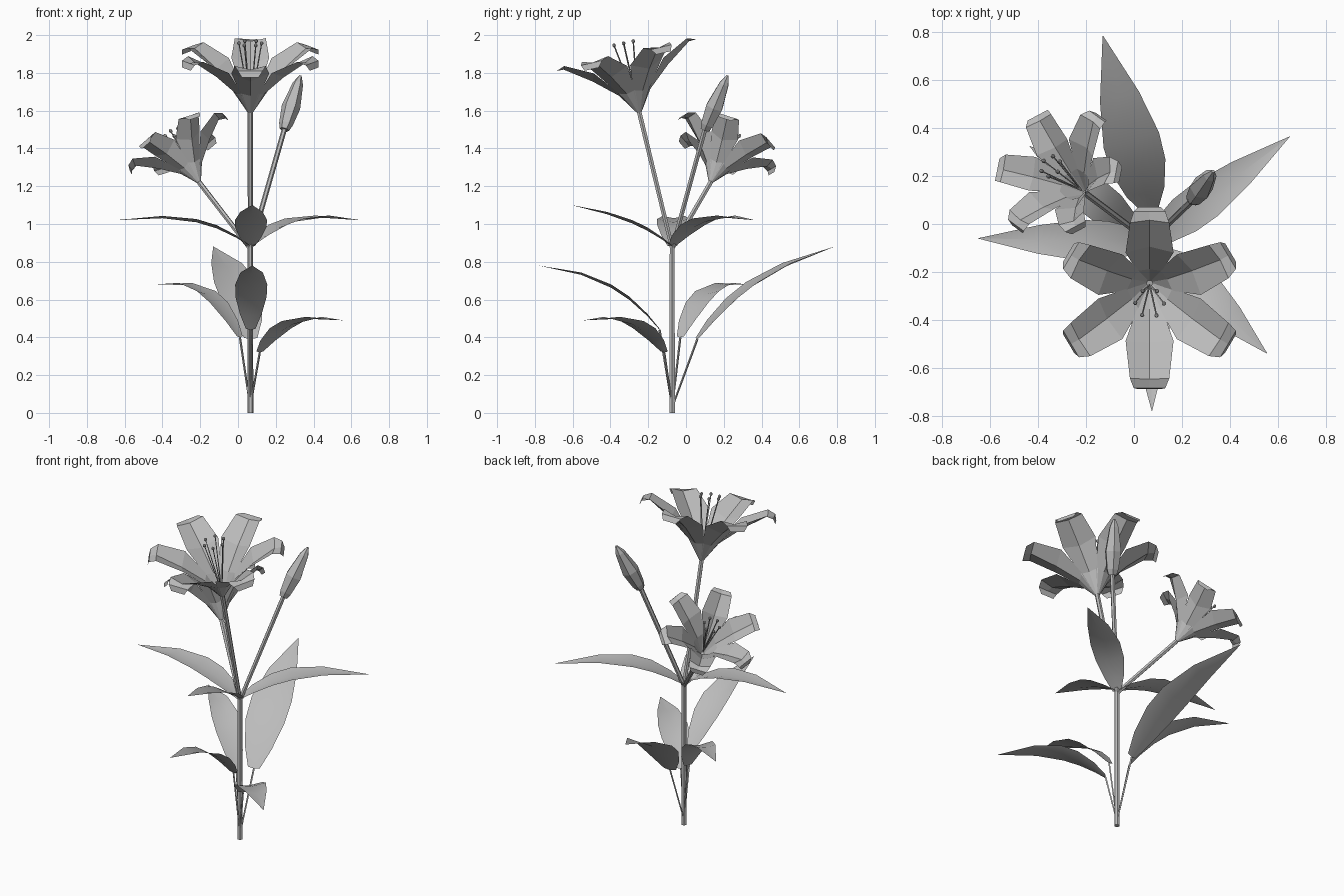
import bpy, bmesh, math
from mathutils import Vector

if "Cube" in bpy.data.objects:
    bpy.data.objects.remove(bpy.data.objects["Cube"])

grey = bpy.data.materials.new("plain_grey")
grey.use_nodes = True
grey.diffuse_color = (0.5, 0.5, 0.5, 1)
grey.node_tree.nodes["Principled BSDF"].inputs["Base Color"].default_value = (0.5, 0.5, 0.5, 1)

UP = Vector((0, 0, 1))


def finish(bm, name, smooth=False):
    mesh = bpy.data.meshes.new(name)
    bm.to_mesh(mesh)
    bm.free()
    mesh.materials.append(grey)
    for face in mesh.polygons:
        face.use_smooth = smooth
    obj = bpy.data.objects.new(name, mesh)
    bpy.context.collection.objects.link(obj)


def frame(axis):
    """Axis plus two vectors across it, the first as near +x as possible."""
    n = Vector(axis).normalized()
    u = (Vector((1, 0, 0)) - n * n.x).normalized()
    return n, u, n.cross(u)


def add_tube(bm, start, end, profile, sides=6):
    """Straight round part; profile holds (fraction along, radius)."""
    start, end = Vector(start), Vector(end)
    n, u, v = frame(end - start)
    rings = []
    for t, r in profile:
        c = start.lerp(end, t)
        rings.append([bm.verts.new(c + (u * math.cos(a) + v * math.sin(a)) * r)
                      for a in (math.tau * i / sides for i in range(sides))])
    for lo, hi in zip(rings, rings[1:]):
        for i in range(sides):
            j = (i + 1) % sides
            bm.faces.new((lo[i], lo[j], hi[j], hi[i]))
    bm.faces.new(rings[0][::-1])
    bm.faces.new(rings[-1])


def add_strip(bm, rows):
    """Blade from rows of left, middle, right points."""
    grid = [[bm.verts.new(p) for p in row] for row in rows]
    for a, b in zip(grid, grid[1:]):
        for i in range(2):
            bm.faces.new((a[i], a[i + 1], b[i + 1], b[i]))


def tube(name, start, end, profile, sides=6):
    bm = bmesh.new()
    add_tube(bm, start, end, profile, sides)
    finish(bm, name)


# Petal rows: distance out, height, half width, lift of the edges
PETAL = [(0.012, 0.0, 0.007, 0.0), (0.085, 0.11, 0.052, 0.012), (0.205, 0.215, 0.1, 0.04),
         (0.34, 0.31, 0.082, 0.018), (0.378, 0.312, 0.066, 0.0), (0.39, 0.28, 0.045, 0.0)]


def flower(name, base, axis, phase, spread, rise):
    base = Vector(base)
    n, u, v = frame(axis)
    petals, stamens = bmesh.new(), bmesh.new()
    for k in range(6):
        a = math.radians(phase + 60 * k)
        out = u * math.cos(a) + v * math.sin(a)
        side = n.cross(out)
        rows = []
        for r, h, w, lift in PETAL:
            mid = base + out * r * spread + n * h * rise
            edge = n * lift - out * lift * 0.4
            rows.append((mid + side * w * spread + edge, mid, mid - side * w * spread + edge))
        add_strip(petals, rows)
        # Filament and anther
        out = u * math.cos(a + 0.5) + v * math.sin(a + 0.5)
        tip = base + n * 0.375 * rise + out * 0.06 * spread
        add_tube(stamens, base + n * 0.03, tip, [(0, 0.004), (1, 0.003)], 4)
        add_tube(stamens, tip - n * 0.009, tip + n * 0.011,
                 [(0, 0.004), (0.3, 0.009), (0.7, 0.009), (1, 0.004)], 6)
    finish(petals, name + "_petals")
    finish(stamens, name + "_stamens")


# Leaf outline: fraction along, share of half width
OUTLINE = [(0, 0.3), (0.1, 0.68), (0.25, 0.97), (0.4, 1), (0.65, 0.7), (1, 0.01)]


def leaf(name, start, tip, arch, half_width):
    start, tip = Vector(start), Vector(tip)
    side = UP.cross(tip - start).normalized()
    bm = bmesh.new()
    rows = []
    for t, share in OUTLINE:
        # The bend is strongest in the first half
        mid = start.lerp(tip, t) + UP * 4 * arch * t * (1 - t) * (1.3 - 0.6 * t)
        w = half_width * share
        edge = UP * w * 0.2
        rows.append((mid + side * w + edge, mid, mid - side * w + edge))
    add_strip(bm, rows)
    finish(bm, name, smooth=True)


# Stem and the three branches
foot, node = Vector((0.065, -0.073, 0)), Vector((0.065, -0.073, 0.88))
top_base, low_base, bud_base = (0.065, -0.247, 1.59), (-0.205, 0.13, 1.22), (0.245, 0.1, 1.5)
tube("stem", foot, node, [(0, 0.016), (1, 0.015)])
for name, end in (("top_branch", top_base), ("side_branch", low_base), ("bud_branch", bud_base)):
    tube(name, node - UP * 0.01, end, [(0, 0.013), (1, 0.014)])

# Flowers and bud
flower("top_flower", top_base, (0, -0.22, 0.97), 30, 1, 1)
flower("side_flower", low_base, (-0.45, 0.35, 0.82), -12, 0.75, 0.84)
tube("bud", bud_base, (0.33, 0.22, 1.785),
     [(0, 0.026), (0.1, 0.037), (0.42, 0.05), (0.85, 0.028), (1, 0.007)])

# Upper leaves grow from the node
leaf("upper_right_leaf", node, (-0.65, -0.06, 1.02), 0.072, 0.085)
leaf("upper_left_leaf", node, (0.65, 0.365, 1.02), 0.075, 0.085)
leaf("upper_front_leaf", node, (0.075, -0.605, 1.1), 0.035, 0.085)

# Lower leaves on thin stalks from the foot
LOWER = [("lower_front", (0.067, -0.14, 0.44), (0.075, -0.78, 0.78), 0.085, 0.085),
         ("lower_right", (0.01, -0.03, 0.4), (-0.435, 0.325, 0.68), 0.115, 0.08),
         ("lower_back", (0.068, 0.06, 0.39), (-0.13, 0.785, 0.88), 0.082, 0.12),
         ("lower_left", (0.115, -0.115, 0.32), (0.555, -0.54, 0.49), 0.08, 0.085)]
for name, start, tip, arch, width in LOWER:
    leaf(name + "_leaf", start, tip, arch, width)
    tube(name + "_stalk", foot + UP * 0.03, start, [(0, 0.005), (1, 0.006)], 4)
